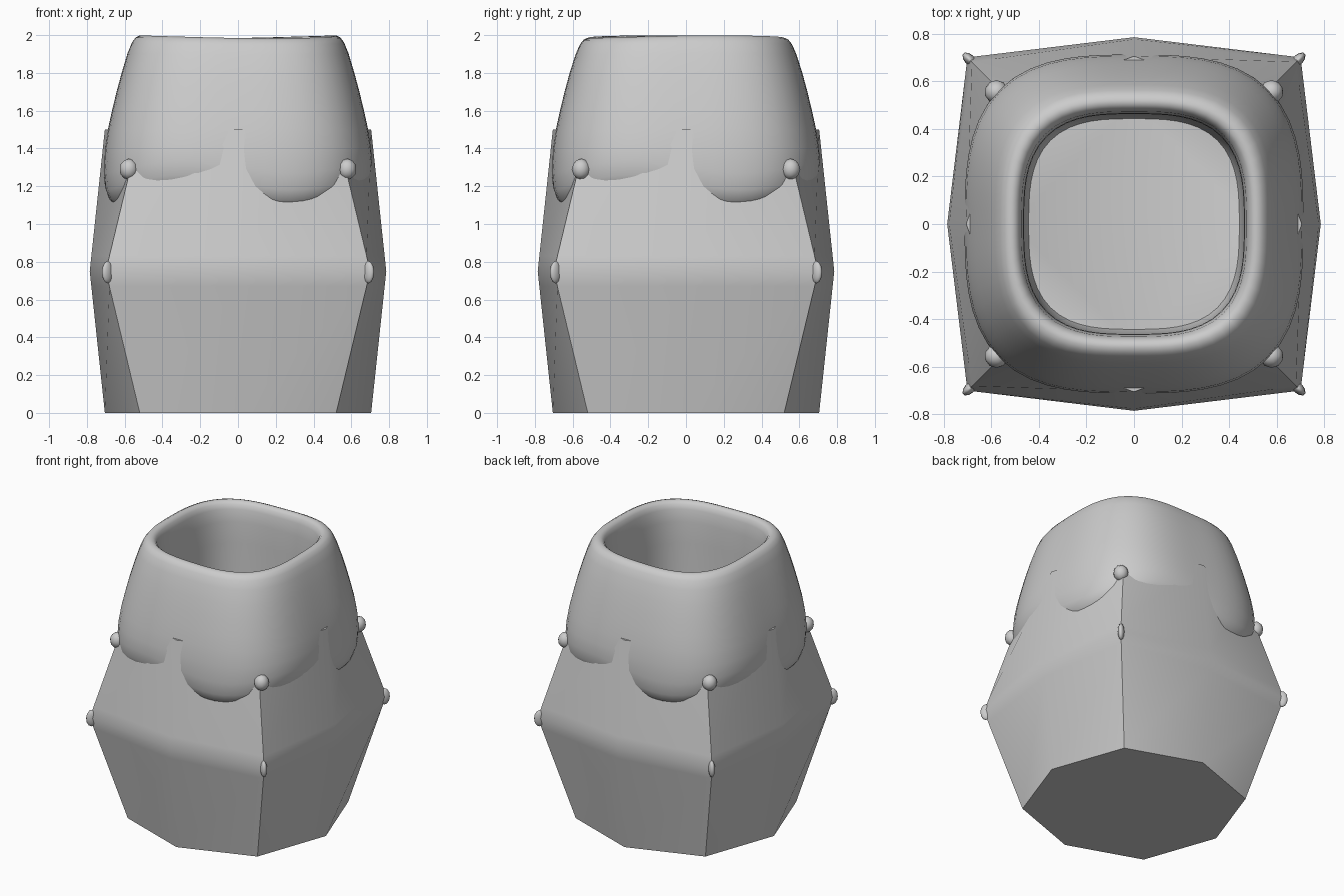
import bpy, bmesh
from math import sin, cos, pi, radians

if "Cube" in bpy.data.objects:
    bpy.data.objects.remove(bpy.data.objects["Cube"])


def lofted(name, rings, angle, cap_start=False, cap_end=False):
    """Skin a stack of closed rings and shade it smooth by angle."""
    bm = bmesh.new()
    loops = [[bm.verts.new(p) for p in ring] for ring in rings]
    n = len(loops[0])
    for a, b in zip(loops, loops[1:]):
        for i in range(n):
            j = (i + 1) % n
            bm.faces.new((a[i], a[j], b[j], b[i]))
    if cap_start:
        bm.faces.new(loops[0][::-1])
    if cap_end:
        bm.faces.new(loops[-1])
    bmesh.ops.recalc_face_normals(bm, faces=bm.faces[:])
    mesh = bpy.data.meshes.new(name)
    bm.to_mesh(mesh)
    bm.free()
    ob = bpy.data.objects.new(name, mesh)
    bpy.context.collection.objects.link(ob)
    bpy.ops.object.select_all(action='DESELECT')
    ob.select_set(True)
    bpy.context.view_layer.objects.active = ob
    bpy.ops.object.shade_smooth_by_angle(angle=radians(angle))
    return ob


# Faceted eight-sided body, widest at mid height, with a rim ledge under the collar
def octagon(corner, mid, z):
    pts = [(mid, 0), (corner, corner), (0, mid), (-corner, corner),
           (-mid, 0), (-corner, -corner), (0, -mid), (corner, -corner)]
    return [(x, y, z) for x, y in pts]


def side_ring(z):
    f = 1 - abs(z - 0.75) / 0.75
    return octagon(0.52 + 0.18 * f, 0.705 + 0.08 * f, z)


lofted("pot_body", [side_ring(z) for z in (0, 0.67, 0.75, 0.83, 1.5)]
       + [octagon(0.42, 0.56, 1.5)], 40, True)


# Soft rounded-square collar; its lower edge sinks into the facets as scallops
def rounded_square(a, z, n=3.0, seg=64):
    ring = []
    drop = 0.04 * min(1, max(0, (1.45 - z) / 0.2)) if a > 0.5 else 0
    for i in range(seg):
        t = 2 * pi * i / seg
        r = a / (abs(cos(t)) ** n + abs(sin(t)) ** n) ** (1 / n)
        wave = 0.008 * sin(2 * t + 1) * max(0, (z - 1.8) / 0.2)
        ring.append((r * cos(t), r * sin(t), z - drop * sin(4 * t) + wave))
    return ring


outer = [(0.51, 1.10), (0.57, 1.105), (0.64, 1.125), (0.685, 1.165), (0.705, 1.22),
         (0.712, 1.3), (0.705, 1.4), (0.689, 1.5), (0.667, 1.6), (0.643, 1.7),
         (0.616, 1.8), (0.585, 1.9), (0.562, 1.955), (0.543, 1.98), (0.52, 1.991)]
# Deep bowl inside the collar
inner = [(0.5, 1.988), (0.484, 1.972), (0.473, 1.94), (0.464, 1.85), (0.462, 1.7),
         (0.46, 1.4), (0.455, 1.2), (0.44, 1.08), (0.41, 1.01), (0.36, 0.97),
         (0.29, 0.95), (0.15, 0.935), (0.03, 0.93)]
lofted("collar", [rounded_square(a, z) for a, z in outer + inner], 60, True, True)


# Small studs on the four corner ridges: round upper ones, slim ones at mid height
def stud(name, x, y, z, scale, turn=0.0):
    bpy.ops.mesh.primitive_ico_sphere_add(subdivisions=2, radius=1, location=(x, y, z),
                                          rotation=(0, 0, turn))
    ob = bpy.context.object
    ob.name = name
    ob.scale = scale
    bpy.ops.object.shade_smooth_by_angle(angle=radians(40))


for sx in (-1, 1):
    for sy in (-1, 1):
        stud("upper_stud", 0.578 * sx, 0.555 * sy, 1.29, (0.05, 0.05, 0.056))
        stud("ridge_stud", 0.69 * sx, 0.69 * sy, 0.745, (0.038, 0.022, 0.06),
             sx * sy * pi / 4)
